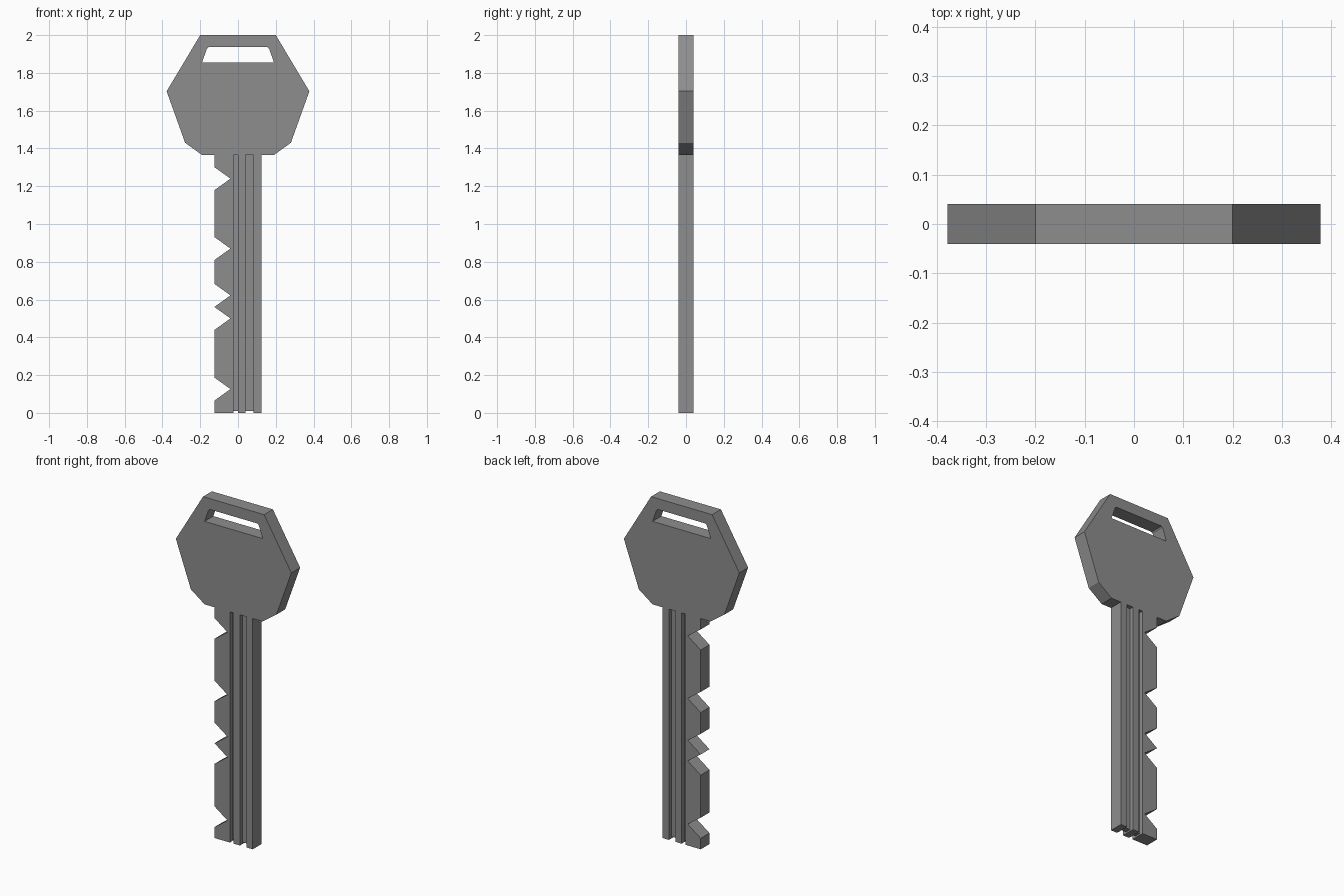
import bpy, bmesh
from mathutils import Vector

if "Cube" in bpy.data.objects:
    bpy.data.objects.remove(bpy.data.objects["Cube"])

HALF = 0.041          # half thickness of the key
SHOULDER = 1.365      # where the blade meets the head

metal = bpy.data.materials.new("grey_metal")
metal.diffuse_color = (0.27, 0.27, 0.27, 1)
metal.use_nodes = True
metal.node_tree.nodes["Principled BSDF"].inputs["Base Color"].default_value = metal.diffuse_color


def prism(name, points, offset):
    """Extrude a planar polygon along the offset vector."""
    bm = bmesh.new()
    face = bm.faces.new([bm.verts.new(p) for p in points])
    ext = bmesh.ops.extrude_face_region(bm, geom=[face])
    bmesh.ops.translate(bm, vec=Vector(offset),
                        verts=[v for v in ext["geom"] if isinstance(v, bmesh.types.BMVert)])
    bmesh.ops.recalc_face_normals(bm, faces=bm.faces)
    mesh = bpy.data.meshes.new(name)
    bm.to_mesh(mesh)
    bm.free()
    mesh.materials.append(metal)
    obj = bpy.data.objects.new(name, mesh)
    bpy.context.collection.objects.link(obj)
    return obj


def cut(target, cutter):
    mod = target.modifiers.new(cutter.name, 'BOOLEAN')
    mod.operation = 'DIFFERENCE'
    mod.solver = 'EXACT'
    mod.object = cutter
    cutter.hide_render = True
    bpy.context.view_layer.objects.active = target
    bpy.ops.object.modifier_apply(modifier=mod.name)
    bpy.data.objects.remove(cutter, do_unlink=True)


# Outline: head on the right, mirrored to the left, then the toothed blade edge
right = [(0.2, 2.0), (0.378, 1.703), (0.28, 1.43), (0.19, SHOULDER)]
outline = [(0.125, 0), (0.125, SHOULDER)] + right[::-1]
outline += [(-x, z) for x, z in right] + [(-0.125, SHOULDER)]
last = None
for z in (1.24, 0.87, 0.622, 0.5, 0.126):
    if last is None or last - z > 0.13:
        outline.append((-0.125, z + 0.061))
    outline += [(-0.04, z), (-0.125, z - 0.061)]
    last = z
outline.append((-0.125, 0))
key = prism("key", [(x, -HALF, z) for x, z in outline], (0, 2 * HALF, 0))

# Trapezoid ring slot in the head
half_slot = [(0.19, 1.856), (0.165, 1.927), (0.155, 1.936)]
slot = half_slot + [(-x, z) for x, z in reversed(half_slot)]
cut(key, prism("slot_cutter", [(x, -0.1, z) for x, z in slot], (0, 0.2, 0)))

# Grooves on both faces, leaving a thin web that stops just above the tip
web, web_end = 0.016, 0.01
groove = [(-0.1, -0.1), (0.1, -0.1), (0.1, SHOULDER), (web, SHOULDER),
          (web, web_end), (-web, web_end), (-web, SHOULDER), (-0.1, SHOULDER)]
for x0, x1 in ((-0.025, 0.0), (0.041, 0.083)):
    cut(key, prism("groove_cutter", [(x0, y, z) for y, z in groove], (x1 - x0, 0, 0)))
